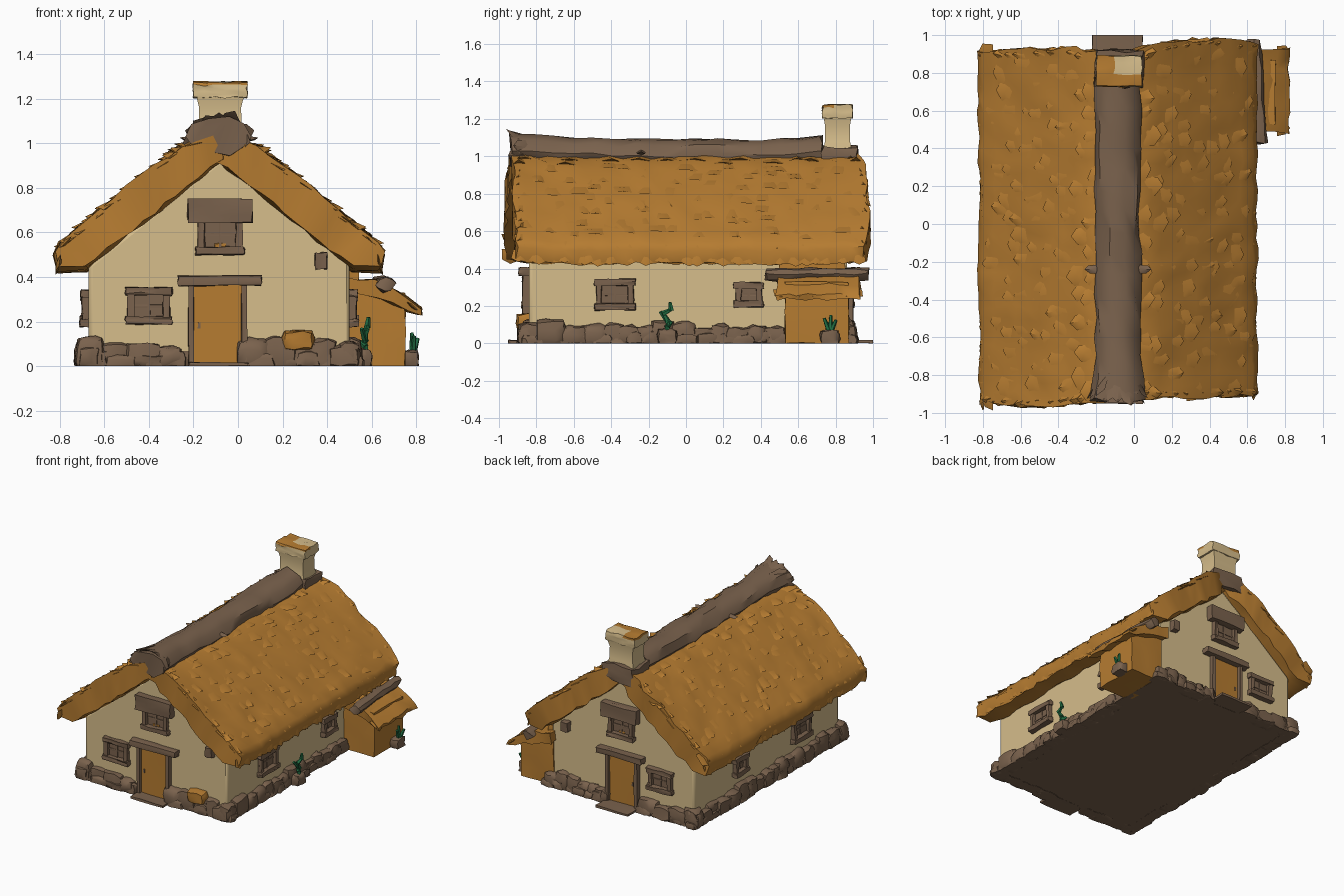
import bpy, bmesh, math, random
from mathutils import Vector, Matrix

if "Cube" in bpy.data.objects:
    bpy.data.objects.remove(bpy.data.objects["Cube"])

random.seed(7)
CX = -0.085                       # x of the roof ridge


def material(name, r, g, b):
    m = bpy.data.materials.new(name)
    lin = [((c / 255 + 0.055) / 1.055) ** 2.4 for c in (r, g, b)]
    m.diffuse_color = (*lin, 1)
    m.use_nodes = True
    m.node_tree.nodes["Principled BSDF"].inputs["Base Color"].default_value = m.diffuse_color
    return m


MATS = [material("thatch orange", 182, 124, 49), material("plaster cream", 214, 189, 139),
        material("timber brown", 122, 98, 77), material("leaf green", 34, 112, 68)]
THATCH, PLASTER, BROWN, GREEN = range(4)


def rnd(a):
    return random.uniform(-a, a)


def finish(name, bm, angle=40):
    bmesh.ops.recalc_face_normals(bm, faces=bm.faces[:])
    me = bpy.data.meshes.new(name)
    bm.to_mesh(me)
    bm.free()
    for m in MATS:
        me.materials.append(m)
    me.shade_smooth()
    me.set_sharp_from_angle(angle=math.radians(angle))
    ob = bpy.data.objects.new(name, me)
    bpy.context.collection.objects.link(ob)
    return ob


# Walls: (origin, along, outward); block coordinates are along / outward / up
X, Y = Vector((1, 0, 0)), Vector((0, 1, 0))
WALLS = {"front": (Y * -0.84, X, -Y), "back": (Y * 0.86, X, Y),
         "right": (X * 0.50, Y, X), "left": (X * -0.67, Y, -X)}
WORLD = (Vector(), X, Y)


def block(bm, wall, u, n, z, mat, j=0.004, rounding=0.05, cuts=2):
    """Slightly irregular box, softened towards a ball by rounding."""
    start = len(bm.verts)
    made = bmesh.ops.create_cube(bm, size=1)["verts"]
    edges = list({e for v in made for e in v.link_edges})
    bmesh.ops.subdivide_edges(bm, edges=edges, cuts=cuts, use_grid_fill=True)
    o, a, b = wall
    for v in list(bm.verts)[start:]:
        c = v.co.lerp(v.co.normalized() * 0.6, rounding) + Vector((0.5, 0.5, 0.5))
        p = o + a * (u[0] + (u[1] - u[0]) * c.x) + b * (n[0] + (n[1] - n[0]) * c.y)
        p.z = z[0] + (z[1] - z[0]) * c.z
        p += Vector((rnd(j), rnd(j), rnd(j)))
        p.z = max(p.z, 0)
        v.co = p
        for f in v.link_faces:
            f.material_index = mat


def sweep(bm, sec, ys, j=0.0, mat=0, warp=lambda x, y, z: (x, y, z)):
    """Closed x-z section carried along y; ends are capped by pairing opposite points."""
    rings = [[bm.verts.new(Vector(warp(x, y, z)) + Vector((rnd(j), rnd(j * 1.5), rnd(j))))
              for x, z in sec] for y in ys]
    n = len(sec)
    faces = [bm.faces.new((p[i], p[(i + 1) % n], q[(i + 1) % n], q[i]))
             for p, q in zip(rings, rings[1:]) for i in range(n)]
    for r in (rings[0], rings[-1]):
        h = n // 2 - 1
        faces += [bm.faces.new((r[i], r[i + 1], r[n - 2 - i], r[n - 1 - i])) for i in range(h)]
        if n % 2:
            faces.append(bm.faces.new((r[h], r[h + 1], r[h + 2])))
    for f in faces:
        f.material_index = mat


def tuft(bm, p, down, side, nrm, w, l, lift):
    """Leaf-shaped wad of straw with a raised tip."""
    pts = [p - side * w * .5 - nrm * .014, p + side * w * .5 - nrm * .014,
           p + down * l * .8 + side * w * .4 - nrm * .008, p + down * l + nrm * lift,
           p + down * l * .7 - side * w * .45 - nrm * .008]
    ring = [bm.verts.new(q) for q in pts]
    for h in (lift * 0.5, -0.02):
        m = bm.verts.new(p + down * l * .5 + nrm * h)
        for i in range(5):
            bm.faces.new((ring[i], ring[(i + 1) % 5], m))


def steps(a, b, n):
    return [a + (b - a) * i / (n - 1) for i in range(n)]


# Plaster house body
bm = bmesh.new()
sweep(bm, [(-.67, .02), (.5, .02), (.5, .46), (CX, .93), (-.67, .46)], [-.84, .86], mat=PLASTER)
walls = finish("house_walls", bm, 50)
bev = walls.modifiers.new("soft corners", "BEVEL")
bev.width, bev.segments = 0.018, 2

# Thatched roof slopes, a little higher at the two gables
PROFILE = [(0, 1.03), (.15, .985), (.34, .85), (.58, .655), (.73, .53)]


def roof_z(d):
    for (d0, z0), (d1, z1) in zip(PROFILE, PROFILE[1:]):
        if d <= d1 or d1 == .73:
            return z0 + (z1 - z0) * (d - d0) / (d1 - d0)


def roof_warp(x, y, z):
    d = x - CX
    length = 0.928 + 0.018 * math.sin(math.pi * min(1, abs(d) / .74))
    if y > 0:
        length -= .05 * max(0, 1 - abs(d) / .22)
    return x, y * length + 0.006 + 0.024 * max(-1, min(1, d / .3)), z + .015 * max(0, abs(y) - .8) / .2


half = [(d, roof_z(d)) for d in steps(-.015, .715, 13)] + [(.737, .495), (.722, .425)]
half += [(d, .9 - .783 * d) for d in steps(.6, -.015, 13)]
bm = bmesh.new()
for s in (-1, 1):
    sweep(bm, [(CX + s * d, z) for d, z in half], steps(-1, 1, 30), 0.010, THATCH, roof_warp)
finish("thatch_roof", bm, 60)

# Straw wads on the slopes, the eaves and the gable edges
bm = bmesh.new()
for s in (-1, 1):
    def frame(d):
        t = Vector((s * .04, 0, roof_z(d + .02) - roof_z(d - .02))).normalized()
        return t, Vector((-t.z * s, 0, abs(t.x)))
    for row in range(8):
        for k in range(12):
            d = .09 + row * .074 + rnd(.03)
            y = -.9 + (k + .5 * (row % 2)) * .152 + rnd(.06)
            p = Vector(roof_warp(CX + s * d, max(-.95, min(.95, y)), roof_z(d)))
            t, nrm = frame(d)
            tuft(bm, p, (t + Y * rnd(.3)).normalized(), Y, nrm,
                 random.uniform(.09, .16), random.uniform(.08, .13), random.uniform(.005, .017))
    for k in range(26):
        y = -.97 + k * .077 + rnd(.02)
        t, nrm = frame(.67)
        p = Vector(roof_warp(CX + s * .67, y, roof_z(.67)))
        tuft(bm, p, (t + Y * rnd(.3) - Vector((0, 0, .35))).normalized(), Y, nrm,
             random.uniform(.07, .12), random.uniform(.08, .11), .006)
        p = Vector(roof_warp(CX + s * .725, y, .49))
        tuft(bm, p, Vector((s * .02, rnd(.4), -1)).normalized(), Y, X * s, .10,
             random.uniform(.06, .085), .008)
    for e in (-1, 1):            # gable edges, mostly pointing down the slope
        for k in range(11):
            d = .06 + k * .058
            p = Vector(roof_warp(CX + s * d, e * .96, roof_z(d) - random.uniform(.0, .03)))
            t, nrm = frame(d)
            tuft(bm, p, (t + Y * e * random.uniform(.05, .3)).normalized(), Y * e, nrm,
                 .07, random.uniform(.08, .12), .022)
finish("thatch_tufts", bm, 45)


# Ridge cover with its tie and ragged front end
def oval(x, z, rx, rz, n=10):
    return [(x + rx * math.cos(2 * math.pi * i / n), z + rz * math.sin(2 * math.pi * i / n)) for i in range(n)]


def ridge_warp(x, y, z):
    k = 1 + .25 * max(0, (-y - .7) / .24)
    return CX + (x - CX) * k, y, z + .035 * y * y - .01


bm = bmesh.new()
sweep(bm, oval(CX, 1.015, .118, .085), steps(-.93, .72, 16), .011, BROWN, ridge_warp)
for s in (-1, 1):
    tuft(bm, Vector((CX + s * .08, -.24, 1.04)), Vector((s, 0, -.25)).normalized(), Y,
         Vector((0, 0, 1)), .05, .10, .01)
for k in range(9):
    a = math.pi * (k - .5) / 7
    out = Vector((math.cos(a), 0, math.sin(a)))
    p = Vector((CX + .11 * out.x, -.82 + rnd(.03), 1.03 + .075 * out.z))
    tuft(bm, p, (-Y + out * random.uniform(.1, .4)).normalized(), out.cross(Y), out, .09,
         random.uniform(.1, .13), .012)
for f in bm.faces:
    f.material_index = BROWN
finish("ridge_cover", bm, 40)

# Chimney: waisted shaft, brown footing and stained cap
bm = bmesh.new()
block(bm, WORLD, (-.21, .05), (.73, .92), (.93, 1.05), BROWN, .012, .1)
rings = [[bm.verts.new((-.08 + w * a, .81 + w * .7 * b, z))
          for a, b in ((-1, -1), (1, -1), (1, 1), (-1, 1))]
         for w, z in ((.11, .95), (.11, 1.03), (.096, 1.08), (.094, 1.16), (.108, 1.215))]
for p, q in zip(rings, rings[1:]):
    for i in range(4):
        bm.faces.new((p[i], p[(i + 1) % 4], q[(i + 1) % 4], q[i])).material_index = PLASTER
for ring in (rings[0], rings[-1]):
    bm.faces.new(ring).material_index = PLASTER
block(bm, WORLD, (-.20, .04), (.73, .89), (1.205, 1.275), PLASTER, .005, .03, 4)
for f in bm.faces:
    c = f.calc_center_median()
    if c.z > 1.262 and not (c.x > -.10 and c.y > .79):
        f.material_index = THATCH
finish("chimney", bm, 35)

# Foundation slab and loose stone footing
bm = bmesh.new()
block(bm, WORLD, (-.70, .53), (-.845, .865), (0, .07), BROWN, .003, 0, 6)
finish("foundation", bm, 35)
bm = bmesh.new()
for side, (lo, hi) in {"front": (-.71, .53), "back": (-.71, .53), "right": (-.88, .53), "left": (-.88, .89)}.items():
    u = lo
    while u < hi - .03:
        w = min(random.uniform(.07, .13), hi - u)
        mid = u + w / 2
        if not (side in ("front", "back") and -.25 < mid < .06):
            patch = side == "front" and (-.52 < mid < -.43 or .08 < mid < .14 or .30 < mid < .38)
            wall = WALLS[side]
            block(bm, wall, (u - .015, u + w + .015), (-.05, random.uniform(.03, .058)),
                  (-.03, random.uniform(.085, .13)), PLASTER if patch else BROWN, .008, .55)
            block(bm, wall, (u + .02, u + w + .03), (-.04, random.uniform(.035, .06)),
                  (-.03, random.uniform(.04, .07)), BROWN, .007, .5)
        u += w
block(bm, WALLS["front"], (.20, .34), (-.03, .065), (.075, .16), THATCH, .006, .6)
block(bm, WORLD, (.735, .81), (.72, .82), (-.01, .07), BROWN, .006, .5)
block(bm, WORLD, (.53, .60), (-.15, -.05), (-.01, .075), BROWN, .006, .5)
finish("footing_stones", bm, 45)


# Windows: pane, jambs, sill, lintel and faint crossing bars
def window(bm, wall, u, z, w, h, big=0.0):
    l, r, b, t = u - w / 2, u + w / 2, z - h / 2, z + h / 2
    e = .03
    block(bm, wall, (l + .01, r - .01), (-.01, .006), (b + .01, t - .01), BROWN, 0, 0, 1)
    for a in (l, r - e):
        block(bm, wall, (a, a + e), (-.01, .03), (b, t), BROWN)
    block(bm, wall, (l - .01, r + .01), (-.01, .04), (b - .005, b + e), BROWN)
    block(bm, wall, (l - .01 - big / 2, r + .01 + big / 2), (-.01, .036 + big / 4),
          (t - e, t + .005 + big), BROWN)
    block(bm, wall, (u - .006, u + .006), (-.01, .011), (b, t), BROWN, .001, 0)
    block(bm, wall, (l, r), (-.01, .010), (z - .006, z + .006), BROWN, .001, 0)


for side in ("front", "back"):
    wall = WALLS[side]
    bm = bmesh.new()
    window(bm, wall, -.40, .27, .19, .155)
    window(bm, wall, -.08, .59, .20, .17, .07)
    block(bm, wall, (-.105, -.055), (0, .009), (.53, .55), THATCH, .002, 0)
    block(bm, wall, (.345, .40), (-.02, .045), (.435, .51), BROWN)
    finish(side + "_windows", bm, 35)
    # Door with jambs, lintel, step and handle
    bm = bmesh.new()
    block(bm, wall, (-.20, .02), (-.01, .012), (.015, .365), THATCH, .001, 0)
    for a in (-.222, .015):
        block(bm, wall, (a, a + .025), (-.01, .035), (0, .37), BROWN, .003)
    block(bm, wall, (-.27, .105), (-.01, .055), (.362, .405), BROWN)
    block(bm, wall, (-.22, .045), (-.03, .11 if side == "front" else .14), (0, .018), BROWN, .003, 0)
    block(bm, wall, (-.18, -.168), (0, .018), (.17, .195), BROWN, .001, 0)
    finish(side + "_door", bm, 35)
for side in ("right", "left"):
    bm = bmesh.new()
    window(bm, WALLS[side], -.38, .26, .20, .155)
    window(bm, WALLS[side], .335, .26, .14, .125)
    finish(side + "_windows", bm, 35)

# Lean-to shed
bm = bmesh.new()
block(bm, WORLD, (.48, .75), (.53, .87), (0, .33), THATCH, .004, .01, 3)
finish("shed_walls", bm)
bm = bmesh.new()
block(bm, WORLD, (.48, .54), (.50, .85), (.34, .43), THATCH, .004, .01)
sweep(bm, [(.47, .41), (.54, .385), (.62, .385), (.69, .35), (.76, .31), (.82, .26), (.82, .235),
           (.76, .25), (.69, .28), (.62, .30), (.54, .32), (.47, .33)], steps(.485, .93, 9), .008, THATCH)
for k in range(8):
    tuft(bm, Vector((.765, .50 + k * .058, .30)), Vector((.7, rnd(.2), -.7)).normalized(), Y,
         Vector((.6, 0, .8)), .07, random.uniform(.06, .085), .006)
finish("shed_roof", bm)
bm = bmesh.new()
sweep(bm, oval(.645, .37, .042, .036, 8), steps(.43, .97, 8), .008, BROWN,
      lambda x, y, z: (x - .06 * (y - .7), y, z))
finish("shed_ridge", bm, 35)

# Plants: tapering stems
bm = bmesh.new()
for pts in ([(.57, -.10, .06), (.57, -.095, .115), (.555, -.135, .165)],
            [(.57, -.095, .115), (.575, -.12, .16), (.58, -.08, .18), (.585, -.085, .215)],
            [(.57, -.10, .09), (.545, -.08, .11)],
            [(.785, .77, .05), (.79, .74, .13)], [(.785, .77, .05), (.78, .775, .145)],
            [(.785, .77, .05), (.805, .80, .12)]):
    for a, b in zip(pts, pts[1:]):
        a, b = Vector(a), Vector(b)
        m = Matrix.Translation((a + b) / 2) @ (b - a).to_track_quat('Z', 'Y').to_matrix().to_4x4()
        bmesh.ops.create_cone(bm, cap_ends=True, segments=5, radius1=.016, radius2=.009,
                              depth=(b - a).length + .01, matrix=m)
for f in bm.faces:
    f.material_index = GREEN
finish("plants", bm, 35)
